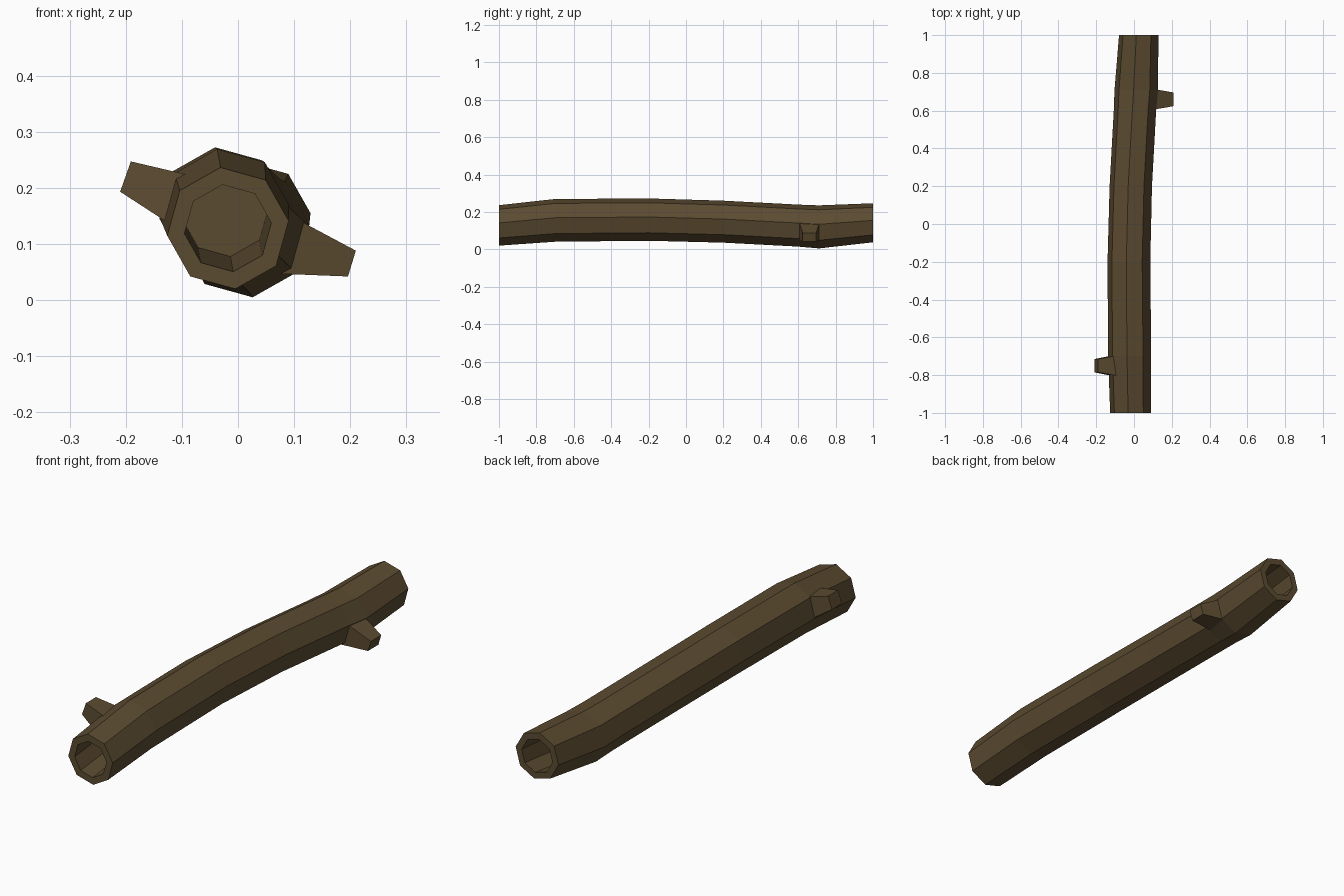
import bpy, bmesh, math
from mathutils import Vector

if "Cube" in bpy.data.objects:
    bpy.data.objects.remove(bpy.data.objects["Cube"])

bark = bpy.data.materials.new("bark brown")
bark.diffuse_color = (0.105, 0.070, 0.030, 1)
bark.use_nodes = True
bark.node_tree.nodes["Principled BSDF"].inputs["Base Color"].default_value = bark.diffuse_color


def finish(name, bm):
    bmesh.ops.recalc_face_normals(bm, faces=bm.faces)
    me = bpy.data.meshes.new(name)
    bm.to_mesh(me)
    bm.free()
    me.materials.append(bark)
    ob = bpy.data.objects.new(name, me)
    bpy.context.collection.objects.link(ob)
    return ob


def ring(bm, y, x, z, r):
    angles = [math.radians(7 + 45 * i) for i in range(8)]
    return [bm.verts.new((x + r * math.cos(a), y, z + r * math.sin(a))) for a in angles]


def loft(bm, rings):
    for a, b in zip(rings, rings[1:]):
        n = len(a)
        for i in range(n):
            j = (i + 1) % n
            bm.faces.new((a[i], a[j], b[j], b[i]))


# Log: bent octagonal trunk (y, x, z, radius) with a recess in each end
path = [
    (-1.0, -0.018, 0.128, 0.109),
    (-0.7, -0.023, 0.155, 0.115),
    (-0.2, -0.027, 0.159, 0.114),
    (0.2, -0.017, 0.148, 0.113),
    (0.6, 0.005, 0.127, 0.113),
    (0.71, 0.012, 0.120, 0.116),
    (1.0, 0.025, 0.142, 0.105),
]
bm = bmesh.new()
wall = 0.72
front_in = [(y, x, z, 0.078) for y, x, z, r in (path[1], path[0])]
back_in = [(y, x, z, r * wall) for y, x, z, r in (path[-1], path[-2])]
rings = [ring(bm, *s) for s in front_in + path + back_in]
loft(bm, rings)
bm.faces.new(rings[0])
bm.faces.new(rings[-1])
finish("log", bm)


# Branch stubs: four-sided tapered pegs, from (top x,z / bottom x,z) at base and tip
def stub(name, y, base, tip, base_half, tip_half):
    bm = bmesh.new()
    loops = []
    for ((tx, tz), (bx, bz)), h in ((base, base_half), (tip, tip_half)):
        pts = [(tx, y - h, tz), (tx, y + h, tz), (bx, y + h, bz), (bx, y - h, bz)]
        loops.append([bm.verts.new(Vector(p)) for p in pts])
    loft(bm, loops)
    for l in loops:
        bm.faces.new(l)
    finish(name, bm)


stub("right_branch_stub", 0.66, ((0.09, 0.152), (0.07, 0.047)),
     ((0.21, 0.088), (0.196, 0.042)), 0.057, 0.036)
stub("left_branch_stub", -0.75, ((-0.08, 0.221), (-0.11, 0.128)),
     ((-0.191, 0.247), (-0.21, 0.193)), 0.055, 0.035)
